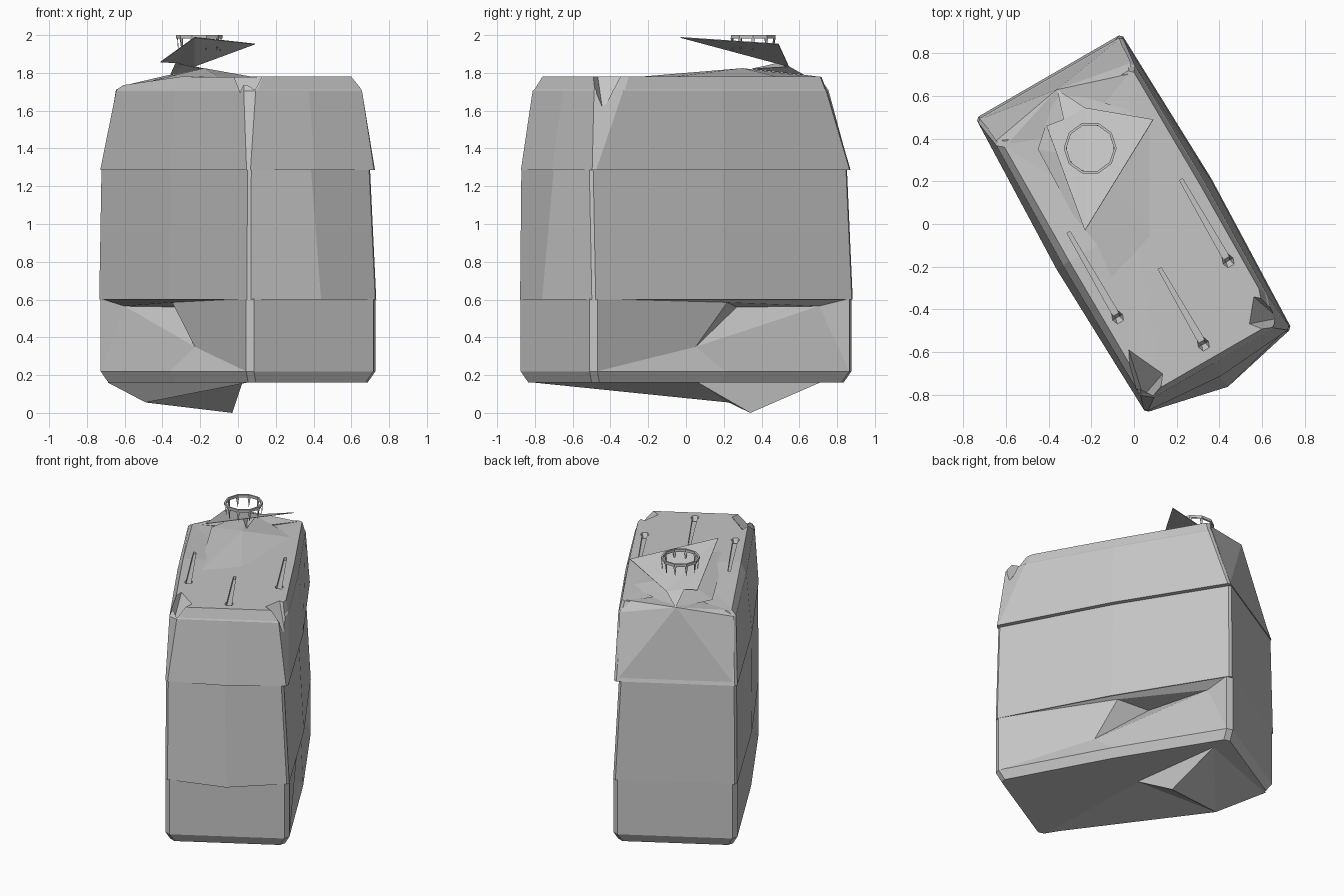
import bpy, bmesh, math
from mathutils import Vector

cube = bpy.data.objects.get("Cube")
if cube:
    bpy.data.objects.remove(cube, do_unlink=True)

TURN = math.radians(30)  # the can stands turned about z
COLOUR = (0.56, 0.56, 0.56, 1)

grey = bpy.data.materials.new("grey_plastic")
grey.use_nodes = True
grey.diffuse_color = COLOUR
grey.node_tree.nodes["Principled BSDF"].inputs["Base Color"].default_value = COLOUR


def finish(bm, name, turned=True, thick=0):
    bmesh.ops.remove_doubles(bm, verts=bm.verts, dist=0.0005)
    bmesh.ops.recalc_face_normals(bm, faces=bm.faces)
    mesh = bpy.data.meshes.new(name)
    bm.to_mesh(mesh)
    bm.free()
    mesh.materials.append(grey)
    obj = bpy.data.objects.new(name, mesh)
    bpy.context.collection.objects.link(obj)
    if turned:
        obj.rotation_euler.z = TURN
    if thick:
        mod = obj.modifiers.new("thickness", "SOLIDIFY")
        mod.thickness = thick
    return obj


def add_faces(bm, points, faces):
    verts = [bm.verts.new(p) for p in points]
    for f in faces:
        bm.faces.new([verts[i] for i in f])


def hull(name, points, turned=True):
    bm = bmesh.new()
    for p in points:
        bm.verts.new(p)
    bmesh.ops.convex_hull(bm, input=bm.verts)
    return finish(bm, name, turned)


def ring(u0, u1, v0, v1, z, cuts, bulge, front_bulge=0.0, rear_left_drop=0.0):
    """Rectangle with cut corners, bulging sides and front; counter-clockwise."""
    corners = [Vector(c) for c in ((u0, v0, z), (u1, v0, z), (u1, v1, z),
                                   (u0, v1, z - rear_left_drop))]
    middles = [[Vector(((u0 + u1) / 2, v0 - front_bulge, z))], [Vector((u1 + bulge, 0, z))],
               [], [Vector((u0 - bulge, 0, z))]]
    points = []
    for i, here in enumerate(corners):
        for there, cut in zip((corners[i - 1], corners[(i + 1) % 4]), cuts[i]):
            points.append(here + (there - here).normalized() * cut)
        points += middles[i]
    return points


def loft(bm, rings, skip=()):
    rows = [[bm.verts.new(p) for p in r] for r in rings]
    count = len(rows[0])
    for k in range(len(rows) - 1):
        for i in range(count):
            if (k, i) not in skip:
                j = (i + 1) % count
                bm.faces.new((rows[k][i], rows[k][j], rows[k + 1][j], rows[k + 1][i]))
    bm.faces.new(rows[0][::-1])
    hub = bm.verts.new((0, 0, max(p.z for p in rings[-1])))
    for i in range(count):
        bm.faces.new((rows[-1][i], rows[-1][(i + 1) % count], hub))


# Lower band with a buckled recess in both broad sides
bm = bmesh.new()
U, V, CUT, BULGE = 0.395, 0.80, 0.03, 0.02
even = [(CUT, CUT)] * 4
loft(bm, [ring(-U + .03, U - .03, -V + .03, V - .03, 0.16, even, BULGE),
          ring(-U, U, -V, V, 0.22, even, BULGE),
          ring(-U, U, -V, V, 0.605, even, BULGE)],
     skip={(1, i) for i in (4, 5, 9, 10)})
for s in (-1, 1):
    e = V - CUT
    panel = [(U, -e, .22), (U, e, .22), (U, e, .605), (U, -e, .605),
             (U - .05, -.14, .35), (U - .01, .03, .585), (U - .06, .62, .565), (U - .17, .18, .56),
             (U + BULGE, 0, .22), (U + BULGE, 0, .605)]
    add_faces(bm, [(s * u, v, z) for u, v, z in panel],
              [(0, 8, 4), (8, 1, 6, 4), (1, 2, 6), (0, 4, 5, 3), (4, 6, 7),
               (4, 7, 5), (5, 7, 6), (3, 5, 9), (9, 5, 6, 2)])
finish(bm, "lower_band")

# Sagging underside
bm = bmesh.new()
add_faces(bm, [(-.36, -.74, .162), (-.36, .76, .162), (.3, .65, .162), (.05, .04, .162),
               (-.31, .44, .055), (.144, .31, 0)],
          [(0, 4, 1), (0, 3, 4), (4, 3, 5), (3, 2, 5), (4, 5, 2), (4, 2, 1), (0, 1, 2, 3)])
finish(bm, "sagging_base")

# Middle band, swollen at the foot of its front
bm = bmesh.new()
tight = [(.015, .015)] * 4
loft(bm, [ring(-.395, .395, -.795, .80, 0.6, tight, .025, .085),
          ring(-.39, .36, -.79, .785, 1.285, tight, .025, .01)])
finish(bm, "middle_band")

# Upper band tapering to the shoulders, one rear corner sunk
bm = bmesh.new()
rear = [(.02, .02)] * 2
loft(bm, [ring(-.395, .39, -.79, .79, 1.285, tight, .025, .03),
          ring(-.375, .375, -.75, .66, 1.705, [(.04, .05), (.05, .15)] + rear, .01),
          ring(-.37, .37, -.745, .655, 1.715, [(.04, .06), (.05, .16)] + rear, .01),
          ring(-.345, .355, -.725, .635, 1.78, [(.08, .08), (.06, .17)] + rear, .005,
               rear_left_drop=.045)])
upper = finish(bm, "upper_band")

# Tapered slots in the top, each ending in a small pit
cutters = []
for u, start, end in ((.295, .07, -.37), (0, -.24, -.65), (-.285, .12, -.34)):
    slot = [(u + s * half, v, z) for s in (-1, 1) for half, v in ((.008, start), (.016, end))
            for z in (1.76, 1.8)]
    pit = [(u + s * half, v, z) for s in (-1, 1)
           for half, v, z in ((.035, end, 1.8), (.02, end - .04, 1.8), (.02, end + .04, 1.8),
                              (.01, end, 1.735))]
    cutters += [hull("slot_cutter", slot), hull("pit_cutter", pit)]
# Pinched pockets behind the two front corners
for s, reach in ((-1, -.47), (1, -.56)):
    pocket = [(s * .22, -.67, 1.8), (s * .31, reach, 1.8), (s * .39, -.63, 1.8),
              (s * .29, -.76, 1.8), (s * .365, -.72, 1.6)]
    cutters.append(hull("pocket_cutter", pocket))
for cutter in cutters:
    cutter.hide_render = True
    cutter.hide_viewport = True
    mod = upper.modifiers.new(cutter.name, "BOOLEAN")
    mod.object = cutter
    mod.solver = "EXACT"

# Pinched rear shoulder, fanning from one point
hull("rear_shoulder", [(0, .726, 1.79), (0, .5, 1.775), (.33, .62, 1.78), (-.33, .62, 1.735)]
     + [(s * u, v, z) for s in (-1, 1) for u, v, z in ((.375, .785, 1.29), (.365, .66, 1.71))])

# Low mound under the spout
hull("spout_mound", [(.1, .5, 1.775), (.1, -.1, 1.775), (-.1, -.3, 1.775), (-.25, .05, 1.775),
                     (-.45, .35, 1.76), (-.36, .63, 1.785), (-.18, .3, 1.825)], turned=False)

# Crumpled spout plate and the tail that ties it to the shoulder
bm = bmesh.new()
add_faces(bm, [(.09, .49, 1.955), (-.23, .545, 1.835), (-.41, .46, 1.86), (-.23, -.03, 1.99),
               (-.33, .49, 1.855), (-.36, .63, 1.787), (-.18, .35, 1.82)],
          [(0, 1, 3), (1, 4, 3), (4, 2, 3), (1, 5, 4), (5, 1, 6), (4, 5, 6)])
finish(bm, "spout_plate", turned=False, thick=0.004)

# Thin spout rim with pointed teeth hanging from it
SIDES = 10
centre = Vector((-.205, .355, 0))


def rim_point(i, radius, z):
    a = math.tau * i / SIDES
    return centre + Vector((radius * math.cos(a), radius * math.sin(a), z))


bm = bmesh.new()
section = [(.124, 1.982), (.124, 2), (.112, 2), (.112, 1.982)]
for i in range(SIDES):
    for k, (r0, z0) in enumerate(section):
        r1, z1 = section[k - 1]
        add_faces(bm, [rim_point(i, r0, z0), rim_point(i + 1, r0, z0),
                       rim_point(i + 1, r1, z1), rim_point(i, r1, z1)], [(0, 1, 2, 3)])
finish(bm, "spout_rim", turned=False)

bm = bmesh.new()
for i in range(SIDES):
    add_faces(bm, [rim_point(i - .14, .118, 1.985), rim_point(i + .14, .118, 1.985),
                   rim_point(i, .112, 1.915)], [(0, 1, 2)])
finish(bm, "spout_teeth", turned=False, thick=0.004)
